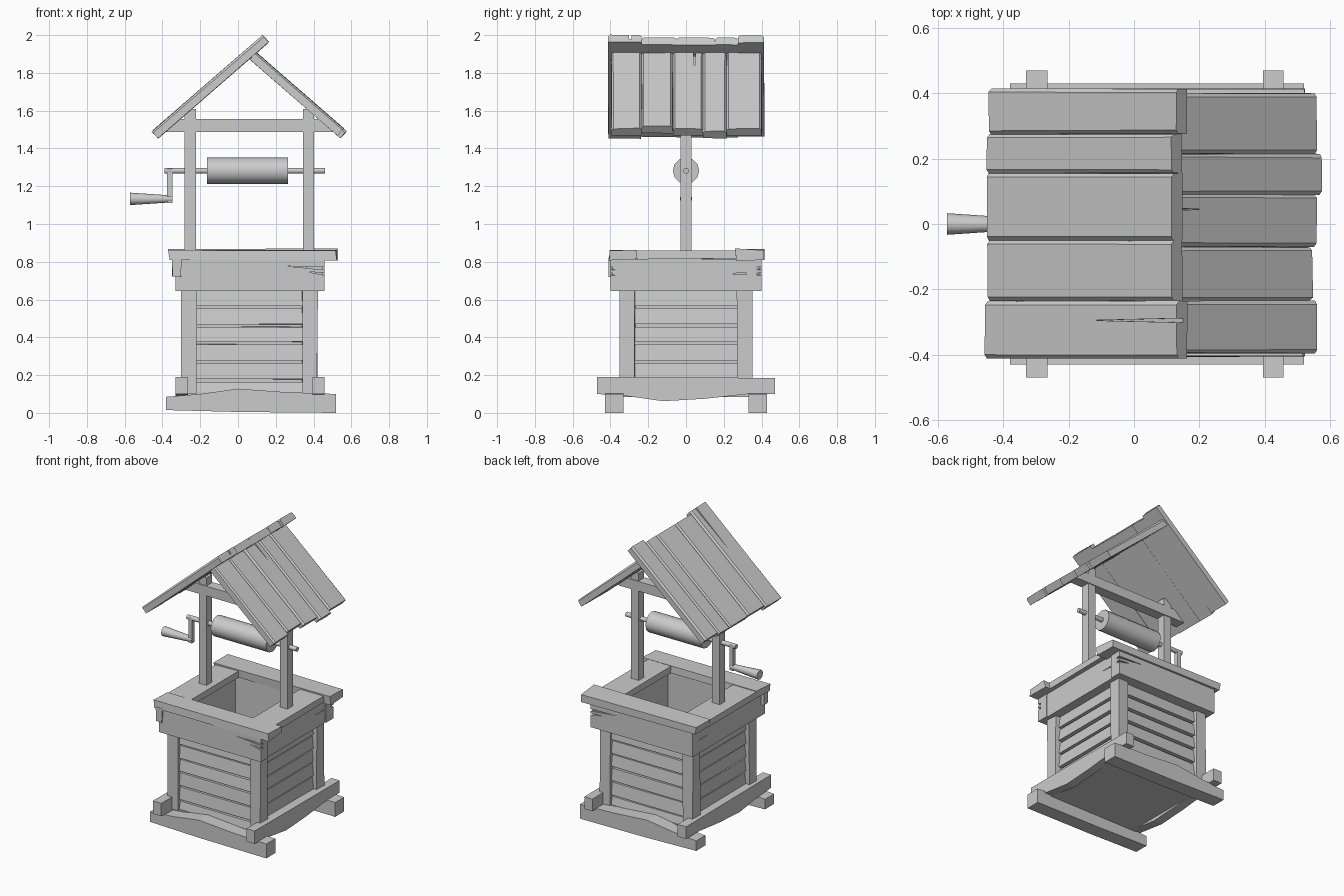
import bpy, bmesh, math, random
from mathutils import Matrix, Vector

random.seed(4)
cube = bpy.data.objects.get("Cube")
if cube:
    bpy.data.objects.remove(cube, do_unlink=True)

GREY = (0.6, 0.6, 0.6, 1)
wood = bpy.data.materials.new("plain_grey")
wood.use_nodes = True
wood.diffuse_color = GREY
wood.node_tree.nodes["Principled BSDF"].inputs["Base Color"].default_value = GREY


def finish(name, bm, matrix=Matrix(), smooth=False):
    bmesh.ops.recalc_face_normals(bm, faces=bm.faces)
    bm.transform(matrix)
    mesh = bpy.data.meshes.new(name)
    bm.to_mesh(mesh)
    bm.free()
    mesh.materials.append(wood)
    obj = bpy.data.objects.new(name, mesh)
    bpy.context.collection.objects.link(obj)
    if smooth:
        bpy.ops.object.select_all(action='DESELECT')
        obj.select_set(True)
        bpy.context.view_layer.objects.active = obj
        bpy.ops.object.shade_smooth_by_angle(angle=math.radians(45))
    return obj


def prism(name, profile, axis, a, b, matrix=Matrix(), wobble=0.0):
    """Extrude a 2D profile along an axis, with an optional hand-hewn wobble."""
    bm = bmesh.new()
    rings = []
    for d in (a, b):
        ring = []
        for u, v in profile:
            co = Vector({'x': (d, u, v), 'y': (u, d, v), 'z': (u, v, d)}[axis])
            co += Vector([random.uniform(-wobble, wobble) for _ in range(3)])
            ring.append(bm.verts.new(co))
        rings.append(ring)
        bm.faces.new(ring)
    n = len(profile)
    for i in range(n):
        j = (i + 1) % n
        bm.faces.new((rings[0][i], rings[0][j], rings[1][j], rings[1][i]))
    return finish(name, bm, matrix)


def box(name, x, y, z, wobble=0.0):
    corners = [(x[0], y[0]), (x[1], y[0]), (x[1], y[1]), (x[0], y[1])]
    return prism(name, corners, 'z', z[0], z[1], wobble=wobble)


def rod(name, x0, x1, r0, r1, z, sides):
    bm = bmesh.new()
    bmesh.ops.create_cone(bm, cap_ends=True, segments=sides, radius1=r0, radius2=r1, depth=x1 - x0)
    m = Matrix.Translation(((x0 + x1) / 2, 0, z)) @ Matrix.Rotation(math.pi / 2, 4, 'Y')
    return finish(name, bm, m, smooth=True)


def crack(obj, triangle, axis, a, b, matrix=Matrix()):
    """Cut a thin wedge-shaped split out of a board."""
    cutter = prism("crack_cutter", triangle, axis, a, b, matrix)
    cutter.hide_render = True
    mod = obj.modifiers.new("crack", 'BOOLEAN')
    mod.operation, mod.solver, mod.object = 'DIFFERENCE', 'EXACT', cutter
    bpy.context.view_layer.objects.active = obj
    bpy.ops.object.modifier_apply(modifier=mod.name)
    bpy.data.objects.remove(cutter, do_unlink=True)


CX = 0.06  # centre line of the well shaft

# Base: warped runners with cross beams lying over them
runner = [(-.38, .015), (0, .005), (.52, 0), (.52, .1), (.25, .11), (0, .128), (-.2, .1), (-.38, .085)]
prism("front_runner", runner, 'y', -.43, -.33)
prism("back_runner", runner, 'y', .33, .43)
cross = [(-.47, .1), (-.32, .09), (-.12, .062), (.1, .075), (.33, .1), (.47, .1), (.47, .185), (-.47, .19)]
prism("right_cross_beam", cross, 'x', -.33, -.265)
prism("left_cross_beam", cross, 'x', .395, .458)
box("floor", (-.29, .41), (-.34, .34), (.085, .11))

# Shaft: corner posts, lining and horizontal slats
for sx, side in ((-1, "right"), (1, "left")):
    for sy, end in ((-1, "front"), (1, "back")):
        x, y = CX + sx * .32, sy * .31
        box(f"{end}_{side}_corner_post", (x - .04, x + .04), (y - .04, y + .04), (.1, .66), .004)
for s, end, side in ((-1, "front", "right"), (1, "back", "left")):
    box(f"{end}_lining", (CX - .3, CX + .3), sorted((s * .27, s * .3)), (.1, .82))
    box(f"{side}_lining", sorted((CX + s * .27, CX + s * .3)), (-.3, .3), (.1, .82))
    edges = [.1, .17, .27, .37, .462, .56, .66]
    for z0, z1 in zip(edges, edges[1:]):
        # Each slat leans out slightly at its foot
        slat = [(.29, z0 + .007), (.335, z0 + .007), (.325, z1 - .007), (.29, z1 - .007)]
        prism(f"{end}_slat", [(s * d, z) for d, z in slat], 'x', CX - .29, CX + .29, wobble=.002)
        prism(f"{side}_slat", [(CX + s * d, z) for d, z in slat], 'y', -.29, .29, wobble=.002)

# Collar around the top of the shaft
for s, end, side in ((-1, "front", "right"), (1, "back", "left")):
    board = box(f"{end}_collar", (-.33, .457), sorted((s * .4, s * .32)), (.645, .815))
    for z, reach in ((.765, .2), (.735, .09)):
        crack(board, [(.47, z - .009), (.47, z + .006), (.457 - reach, z + .012)], 'y',
              s * .42, s * .375)
    board = box(f"{side}_collar", sorted((CX + s * .39, CX + s * .3)), (-.39, .39), (.645, .815))
    for z, reach in ((.77, .07), (.735, .18)):
        crack(board, [(.41, z - .008), (.41, z + .005), (.39 - reach, z + .004)], 'x',
              CX + s * .41, CX + s * .36)
box("collar_splinter", (-.35, -.3), (-.41, -.36), (.72, .82), .004)

# Rim planks
box("front_rim", (-.365, .52), (-.405, -.26), (.812, .865), .007)
box("back_rim", (-.365, .525), (.26, .415), (.812, .865), .007)
box("right_rim", (-.36, -.18), (-.27, .27), (.815, .858), .003)
box("left_rim", (.3, .48), (-.27, .27), (.815, .858), .003)

# Uprights and tie beam
box("right_upright", (-.282, -.222), (-.03, .03), (.84, 1.61))
box("left_upright", (.345, .403), (-.03, .03), (.84, 1.61))
prism("tie_beam", [(-.385, 1.487), (.51, 1.487), (.44, 1.555), (-.31, 1.555)], 'y', -.036, .036)

# Roof: planks with chamfered upper edges, one slope overlapping the other
PITCH = math.radians(41)
THICK, CHAMFER = .05, .011


def roof_slope(name, eave, sign, length, planks, split):
    tilt = Matrix.Translation((eave[0], 0, eave[1])) @ Matrix.Rotation(-sign * PITCH, 4, 'Y')
    for i, (y0, y1, low, high) in enumerate(planks):
        t, c = THICK, CHAMFER
        profile = [(y0, 0), (y1, 0), (y1, t - c), (y1 - c, t), (y0 + c, t), (y0, t - c)]
        plank = prism(name, profile, 'x', -sign * low, sign * (length + high), tilt, .002)
        if i == split[0]:
            y, tip, end = split[1:]
            wedge = [(sign * tip, y), (sign * end, y - .007), (sign * end, y + .007)]
            crack(plank, wedge, 'z', .02, .1, tilt)


roof_slope("right_roof_plank", (-.415, 1.46), 1, .745, [
    (-.412, -.236, .012, .022), (-.236, -.05, 0, 0), (-.05, .155, .004, 0),
    (.155, .275, .004, 0), (.275, .414, -.006, .018)], (0, -.295, .42, .8))
roof_slope("left_roof_plank", (.525, 1.47), -1, .613, [
    (-.395, -.235, .003, 0), (-.235, -.07, -.016, 0), (-.07, .09, .003, 0),
    (.09, .215, .024, 0), (.215, .4, .003, 0)], (2, .045, .47, .66))

# Windlass: axle, drum, crank arm and tapered grip
rod("axle", -.39, .46, .016, .016, 1.282, 10)
rod("drum", -.163, .265, .07, .07, 1.282, 12)
rod("crank_grip", -.572, -.35, .033, .018, 1.133, 12)
box("crank_arm", (-.375, -.347), (-.014, .014), (1.112, 1.29))
